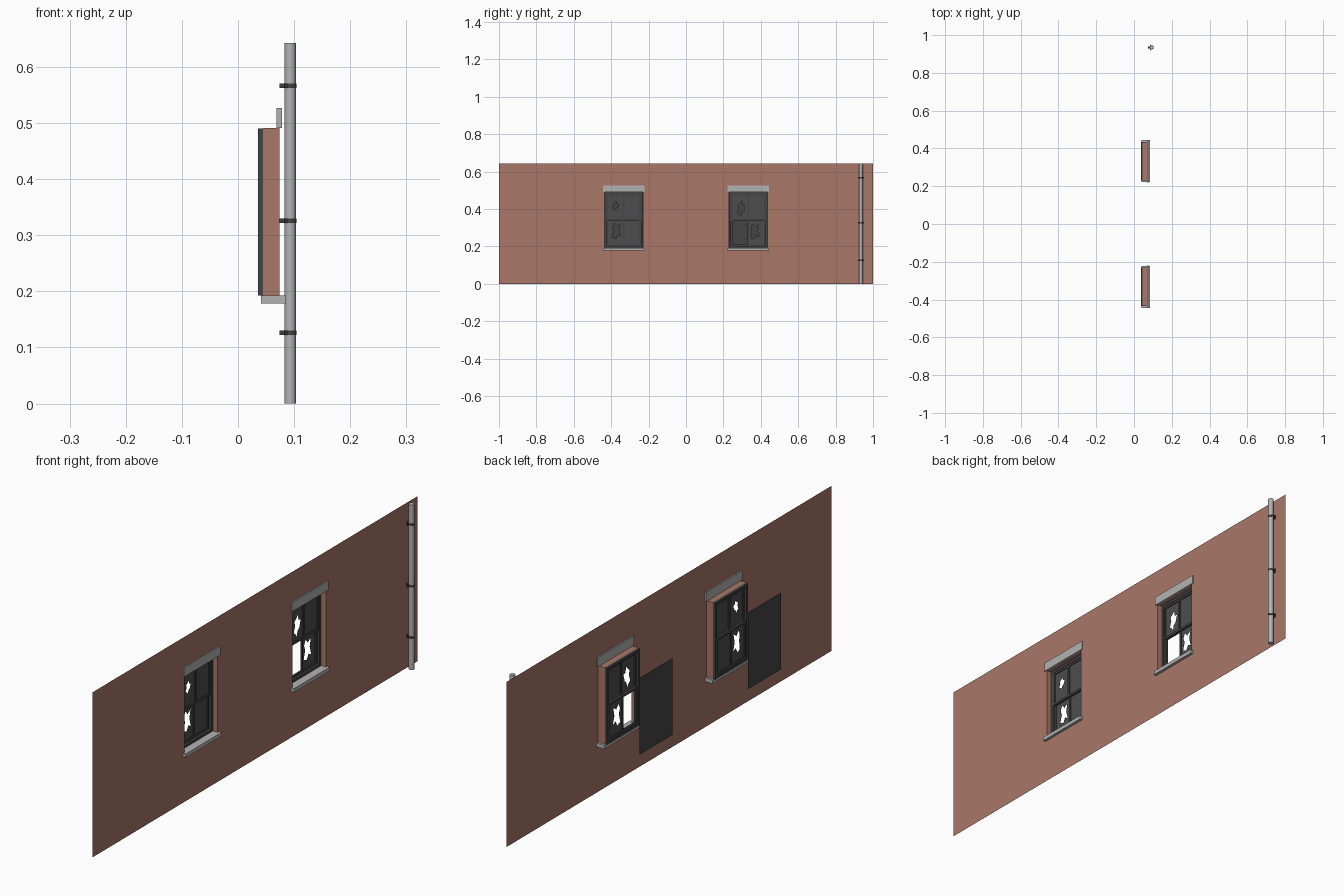
import bpy, bmesh
from mathutils import Vector

old = bpy.data.objects.get("Cube")
if old:
    bpy.data.objects.remove(old, do_unlink=True)


def material(name, color):
    m = bpy.data.materials.new(name)
    m.use_nodes = True
    m.diffuse_color = (*color, 1)
    m.node_tree.nodes["Principled BSDF"].inputs["Base Color"].default_value = (*color, 1)
    return m


brick = material("brick red", (0.40, 0.185, 0.14))
stone = material("stone grey", (0.45, 0.45, 0.45))
dark = material("dark paint", (0.06, 0.06, 0.06))
glass = material("smoky glass", (0.075, 0.075, 0.075))
iron = material("black iron", (0.05, 0.05, 0.05))


def finish(name, bm, mat):
    me = bpy.data.meshes.new(name)
    bm.to_mesh(me)
    bm.free()
    me.materials.append(mat)
    ob = bpy.data.objects.new(name, me)
    bpy.context.collection.objects.link(ob)
    return ob


def add_box(bm, x, y, z):
    """Box from (min, max) pairs on each axis."""
    verts = bmesh.ops.create_cube(bm, size=1)["verts"]
    for v in verts:
        v.co = Vector([(a + b) / 2 + c * (b - a) for (a, b), c in zip((x, y, z), v.co)])


def boxes(name, mat, *spans):
    bm = bmesh.new()
    for s in spans:
        add_box(bm, *s)
    return finish(name, bm, mat)


def rect(y, z):
    return [(y[0], z[0]), (y[1], z[0]), (y[1], z[1]), (y[0], z[1])]


def sheet(name, mat, x, outline, holes=()):
    """Thin sheet facing +x with polygon holes."""
    bm = bmesh.new()
    edges = []
    for loop in (outline, *holes):
        vs = [bm.verts.new((x, y, z)) for y, z in loop]
        edges += [bm.edges.new((vs[i - 1], vs[i])) for i in range(len(vs))]
    bmesh.ops.triangle_fill(bm, use_beauty=True, edges=edges, normal=(1, 0, 0))
    for f in bm.faces:
        f.normal_update()
        if f.normal.x < 0:
            f.normal_flip()
    return finish(name, bm, mat)


def border(x, y, z, w):
    """Four bars forming a rectangular frame."""
    return [(x, (y[0], y[0] + w), z), (x, (y[1] - w, y[1]), z),
            (x, (y[0] + w, y[1] - w), (z[0], z[0] + w)),
            (x, (y[0] + w, y[1] - w), (z[1] - w, z[1]))]


# Jagged break outlines, in units of half the hole size
TALL = [(-.5, 1), (.1, .6), (.9, .9), (.6, .1), (1, -.7), (.3, -.5), (-.2, -1), (-1, -.8), (-.6, 0), (-.9, .5)]
LEAN = [(.2, 1), (.4, .5), (1, .4), (.6, -.3), (.1, -.5), (-.1, -1), (-.5, -.7), (-1, -.5), (-.6, .1), (-.8, .5)]


def hole(shape, y, z, hy, hz):
    return [(y + a * hy, z + b * hz) for a, b in shape]


WALL_X, TOP, HALF = 0.074, 0.643, 0.102
BOTTOM_Z, TOP_Z, MID_Z = 0.192, 0.491, 0.342

# Broken holes per pane: (column, row) -> outline; None means the pane is missing
windows = {
    "front": (-0.333, {(0, 1): hole(LEAN, -.376, .417, .016, .024),
                       (0, 0): hole(TALL, -.372, .283, .022, .041)}),
    "back": (0.333, {(0, 1): hole(LEAN, .295, .400, .021, .041),
                     (1, 0): hole(TALL, .368, .280, .023, .041),
                     (0, 0): None}),
}

# Wall with window openings
openings = [rect((c - HALF, c + HALF), (BOTTOM_Z, TOP_Z)) for c, _ in windows.values()]
sheet("wall", brick, WALL_X, rect((-1, 1), (0, TOP)), openings)

for side, (c, breaks) in windows.items():
    span = (c - HALF, c + HALF)

    # Brick reveal: open tube behind the opening
    bm = bmesh.new()
    rings = [[bm.verts.new((x, y, z)) for y, z in rect(span, (BOTTOM_Z, TOP_Z))]
             for x in (0.045, WALL_X)]
    for i in range(4):
        bm.faces.new((rings[0][i - 1], rings[0][i], rings[1][i], rings[1][i - 1]))
    finish(side + "_window_reveal", bm, brick)

    # Stone lintel and sill
    boxes(side + "_lintel", stone, ((0.069, 0.0785), (c - 0.112, c + 0.112), (0.491, 0.527)))
    boxes(side + "_sill", stone, ((0.041, 0.0855), (c - 0.111, c + 0.111), (0.178, 0.193)))

    # Outer frame and two sliding sashes with a centre bar
    edge = 0.0005
    boxes(side + "_window_frame", dark,
          *border((0.036, 0.054), (span[0] + edge, span[1] - edge), (BOTTOM_Z + edge, TOP_Z - edge), 0.01))
    inner = (span[0] + 0.01, span[1] - 0.01)
    for row, x, z in ((0, (0.038, 0.045), (BOTTOM_Z + 0.01, MID_Z + 0.005)),
                      (1, (0.045, 0.052), (MID_Z - 0.005, TOP_Z - 0.01))):
        label = side + ("_lower", "_upper")[row]
        bars = border(x, inner, z, 0.009)
        bars.append((x, (c - 0.004, c + 0.004), (z[0] + 0.009, z[1] - 0.009)))
        boxes(label + "_sash", dark, *bars)
        panes = ((inner[0] + 0.009, c - 0.004), (c + 0.004, inner[1] - 0.009))
        for col, y in enumerate(panes):
            cut = breaks.get((col, row), ())
            if cut is None:
                continue
            sheet(f"{label}_pane_{col + 1}", glass, sum(x) / 2,
                  rect(y, (z[0] + 0.009, z[1] - 0.009)), [cut] if cut else [])

    # Dark backing panel set well behind the window
    sheet(side + "_backing_panel", dark, -0.1045, rect(span, (BOTTOM_Z, TOP_Z)))


def cylinder(name, mat, x, y, radius, z):
    bpy.ops.mesh.primitive_cylinder_add(vertices=16, radius=radius, depth=z[1] - z[0],
                                        location=(x, y, sum(z) / 2))
    ob = bpy.context.object
    ob.name = name
    ob.data.materials.append(mat)
    bpy.ops.object.shade_smooth_by_angle()
    return ob


# Drainpipe with wall clamps
PX, PY = 0.0933, 0.935
cylinder("drainpipe", stone, PX, PY, 0.0103, (0, TOP))
for i, z in enumerate((0.126, 0.326, 0.566)):
    zs = (z - 0.004, z + 0.004)
    cylinder(f"pipe_clamp_{i + 1}", iron, PX, PY, 0.0114, zs)
    boxes(f"clamp_bracket_{i + 1}", iron,
          ((0.0742, PX), (PY - 0.005, PY + 0.005), zs),
          ((0.084, 0.088), (PY - 0.016, PY + 0.016), zs))
